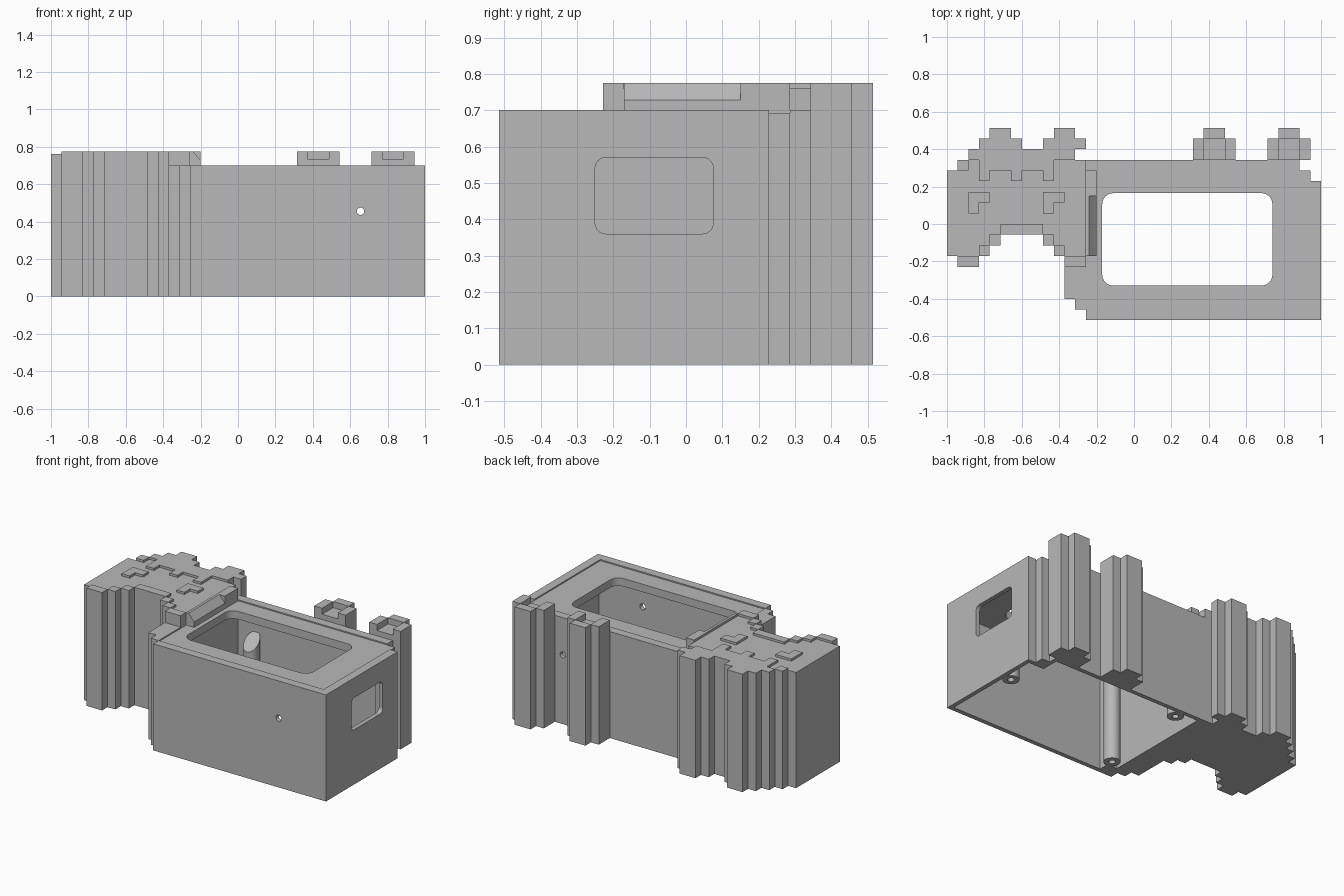
import bpy, bmesh, math
from mathutils import Matrix, Vector

if "Cube" in bpy.data.objects:
    bpy.data.objects.remove(bpy.data.objects["Cube"])

grey = bpy.data.materials.new("plain grey")
grey.use_nodes = True
grey.diffuse_color = (0.48, 0.48, 0.48, 1)
grey.node_tree.nodes["Principled BSDF"].inputs["Base Color"].default_value = grey.diffuse_color

P = 2 / 35            # size of one step of the outline
Y0 = -9 * P
BODY, MAIN, TOP = 0.70, 0.76, 0.775


def finish(name, bm):
    bmesh.ops.recalc_face_normals(bm, faces=bm.faces)
    mesh = bpy.data.meshes.new(name)
    bm.to_mesh(mesh)
    bm.free()
    ob = bpy.data.objects.new(name, mesh)
    bpy.context.collection.objects.link(ob)
    mesh.materials.append(grey)
    return ob


def prism(name, pts, low, high, turn=None):
    """Extrude a flat outline between two heights."""
    bm = bmesh.new()
    face = bm.faces.new([bm.verts.new((x, y, low)) for x, y in pts])
    new = bmesh.ops.extrude_face_region(bm, geom=[face])["geom"]
    bmesh.ops.translate(bm, verts=[v for v in new if isinstance(v, bmesh.types.BMVert)],
                        vec=(0, 0, high - low))
    if turn:
        bmesh.ops.transform(bm, matrix=turn, verts=bm.verts)
    return finish(name, bm)


def box(name, x0, x1, y0, y1, z0, z1):
    return prism(name, [(x0, y0), (x1, y0), (x1, y1), (x0, y1)], z0, z1)


def stepped(name, first, lows, highs, z0, z1):
    """Stepped outline from the first and last row of each column."""
    pts = []
    cols = list(enumerate(zip(lows, highs), first))
    for side, seq in ((0, cols), (1, cols[::-1])):
        for i, rows in seq:
            for edge in (i + side, i + 1 - side):
                p = (-1 + edge * P, Y0 + rows[side] * P)
                if len(pts) > 1 and pts[-1][1] == pts[-2][1] == p[1]:
                    pts[-1] = p
                elif not pts or pts[-1] != p:
                    pts.append(p)
    return prism(name, pts, z0, z1)


def rounded(x0, x1, y0, y1, r, n=8):
    pts = []
    corners = [(x1 - r, y1 - r), (x0 + r, y1 - r), (x0 + r, y0 + r), (x1 - r, y0 + r)]
    for q, (cx, cy) in enumerate(corners):
        for k in range(n + 1):
            a = math.pi / 2 * (q + k / n)
            pts.append((cx + r * math.cos(a), cy + r * math.sin(a)))
    return pts


def circle(x, y, r, n=24):
    return [(x + r * math.cos(math.tau * k / n), y + r * math.sin(math.tau * k / n))
            for k in range(n)]


def cut(ob, cutters):
    bpy.context.view_layer.objects.active = ob
    for c in cutters:
        m = ob.modifiers.new("cut", "BOOLEAN")
        m.operation, m.solver, m.object = "DIFFERENCE", "EXACT", c
        bpy.ops.object.modifier_apply(modifier=m.name)
        bpy.data.objects.remove(c)


# Hollow main body, open underneath
body = stepped("body_shell", 11, [2, 1] + [0] * 22,
               [15] * 22 + [14, 13], 0, BODY)
along_x = Matrix(((0, 0, 1, 0), (1, 0, 0, 0), (0, 1, 0, 0), (0, 0, 0, 1)))
along_y = Matrix(((1, 0, 0, 0), (0, 0, 1, 0), (0, 1, 0, 0), (0, 0, 0, 1)))
cut(body, [
    box("cavity", -0.22, 0.86, -0.485, 0.315, -0.1, 0.64),
    box("cavity_end", 0.8, 0.972, -0.485, 0.2, -0.1, 0.64),
    box("lid_recess", -0.257, 0.943, -0.457, 0.286, 0.692, 0.8),
    prism("top_opening", rounded(-0.17, 0.74, -0.33, 0.165, 0.06), 0.5, 0.9),
    prism("side_window", rounded(-0.25, 0.075, 0.36, 0.57, 0.03), 0.9, 1.1, along_x),
    prism("cross_hole", circle(0.655, 0.455, 0.02), -0.7, 0.7, along_y),
])

# Solid stepped block with raised border and patches
low = [6, 5, 5, 6, 7, 8, 8, 8, 8, 7, 6, 5, 5]
high = [14, 15, 16, 17, 18, 18, 17, 16, 16, 17, 18, 18, 15]
stepped("head_block", 0, low, high, 0, MAIN)
stepped("head_side_nub", 12, [16], [17], 0, TOP)
stepped("back_patch", 1, [14, 15, 13, 14, 14, 13, 14, 14, 13, 15, 15],
        high[1:12], MAIN - 0.02, TOP)
for i in range(1, 13):
    stepped("front_border", i, [low[i]], [low[i] + 1], MAIN - 0.02, TOP)
for i in (2, 9):
    stepped("eye_patch", i, [10, 11], [12, 12], MAIN - 0.02, TOP)

# Strip beside the head, bevelled along its front part
box("side_strip_back", -0.258, -0.2, 0.15, 0.286, 0.68, TOP)
prism("side_strip_front", [(-0.258, 0.68), (-0.2, 0.68), (-0.2, 0.728),
                           (-0.24, TOP), (-0.258, TOP)], -0.171, 0.15, along_y)

# Two stepped feet on the back wall
for i in (23, 30):
    stepped("foot", i, [15] * 4, [17, 18, 18, 17], 0, 0.735)
    for side in (i, i + 3):
        stepped("foot_side", side, [15], [17], 0.72, TOP)
    stepped("foot_tip", i + 1, [17, 17], [18, 18], 0.72, TOP)


# Screw posts with slanted tops
def post(name, x, y, top, lean):
    ob = prism(name, circle(x, y, 0.05), 0, 0.9)
    bm = bmesh.new()
    bm.from_mesh(ob.data)
    normal = Vector((-lean[0], -lean[1], 1))
    cutgeom = bm.verts[:] + bm.edges[:] + bm.faces[:]
    bmesh.ops.bisect_plane(bm, geom=cutgeom, plane_co=(x, y, top), plane_no=normal,
                           clear_outer=True)
    bmesh.ops.holes_fill(bm, edges=[e for e in bm.edges if e.is_boundary])
    bm.to_mesh(ob.data)
    bm.free()
    cut(ob, [prism("screw_hole", circle(x, y, 0.02), -0.1, 0.2)])
    bpy.ops.object.select_all(action="DESELECT")
    ob.select_set(True)
    bpy.ops.object.shade_smooth_by_angle(angle=0.6)


post("front_post", -0.148, -0.378, 0.6, (0, -0.6))
post("back_post", -0.09, 0.27, 0.46, (0, 1))
post("end_post", 0.925, -0.02, 0.28, (1, 0))
box("corner_block", -0.225, -0.148, -0.49, -0.378 - 0.04, 0, 0.6)
